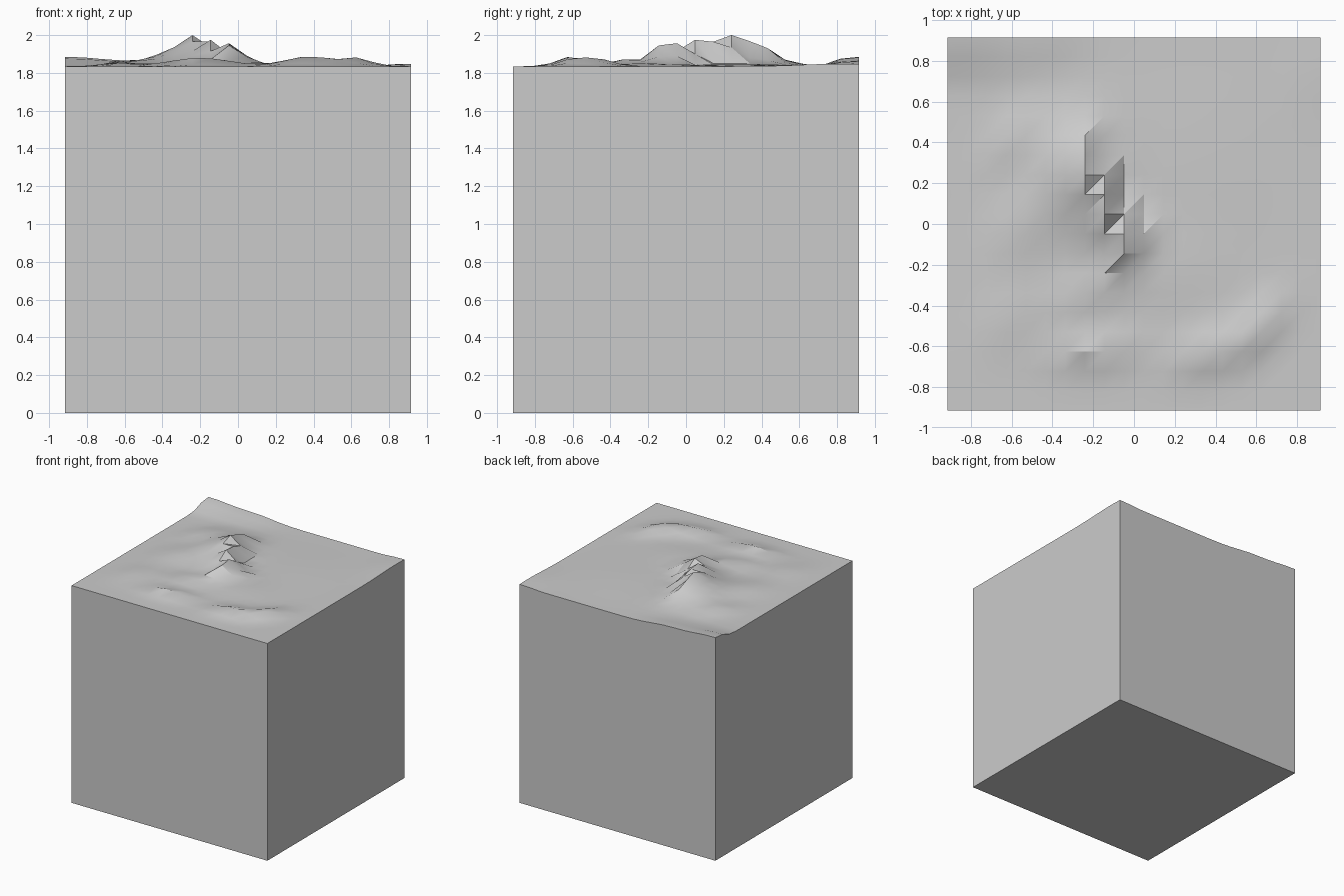
import bpy, bmesh, math

if "Cube" in bpy.data.objects:
    bpy.data.objects.remove(bpy.data.objects["Cube"], do_unlink=True)

HALF, GROUND, CELLS = 0.915, 1.835, 19
STEP = 2 * HALF / CELLS

# Hills: x, y, height, long radius, short radius, heading in degrees
HILLS = [
    (-0.30, 0.30, 0.10, 0.22, 0.17, 90),     # main peak
    (-0.20, 0.00, 0.06, 0.20, 0.13, 120),    # ridge running south-east
    (-0.55, 0.00, 0.03, 0.22, 0.16, 60),     # western slopes
    (-0.60, 0.42, 0.03, 0.18, 0.10, 50),
    (-0.62, -0.45, 0.02, 0.20, 0.15, 40),
    (-0.20, -0.32, 0.035, 0.20, 0.10, 20),   # shelf behind the trench
    (-0.20, -0.62, 0.045, 0.22, 0.09, 0),    # front ridge
    (0.36, -0.63, 0.050, 0.17, 0.09, 12),    # crescent dune
    (0.62, -0.50, 0.048, 0.17, 0.09, 48),
    (0.15, -0.25, 0.015, 0.25, 0.20, 0),
    (0.30, 0.30, 0.010, 0.40, 0.40, 0),
]
# Hills that run off the rim of the block
RIM_HILLS = [
    (-0.90, 0.88, 0.055, 0.30, 0.11, 0),
    (-0.45, 0.88, 0.025, 0.20, 0.10, 0),
    (0.88, 0.80, 0.015, 0.25, 0.10, 90),
]
# Sharp crest and trench points on the grid: column, row -> height
CRAGS = {
    (7, 12): 2.0, (7, 11): 1.965, (7, 13): 1.968, (7, 14): 1.93,
    (8, 12): 1.935, (8, 11): 1.965, (8, 10): 1.975, (8, 9): 1.915,
    (9, 10): 1.90, (9, 9): 1.957, (9, 8): 1.945, (10, 9): 1.89,
    (10, 8): 1.885, (7, 4): 1.85, (8, 4): 1.85,
}


def bump(x, y, hill):
    cx, cy, height, along, across, heading = hill
    a = math.radians(heading)
    u = (x - cx) * math.cos(a) + (y - cy) * math.sin(a)
    v = (y - cy) * math.cos(a) - (x - cx) * math.sin(a)
    return height * math.exp(-(u / along) ** 2 - (v / across) ** 2)


def terrain(x, y):
    inset = min(HALF - abs(x), HALF - abs(y))
    t = min(1, inset / 0.28)
    fade = t * t * (3 - 2 * t)
    land = fade * sum(bump(x, y, h) for h in HILLS)
    return GROUND + land + sum(bump(x, y, h) for h in RIM_HILLS)


# Terrain surface, split along one diagonal
bm = bmesh.new()
grid = []
for col in range(CELLS + 1):
    x = -HALF + col * STEP
    line = []
    for row in range(CELLS + 1):
        y = -HALF + row * STEP
        line.append(bm.verts.new((x, y, CRAGS.get((col, row), terrain(x, y)))))
    grid.append(line)
for c in range(CELLS):
    for r in range(CELLS):
        a, b = grid[c][r], grid[c + 1][r]
        d, e = grid[c + 1][r + 1], grid[c][r + 1]
        bm.faces.new((a, b, d))
        bm.faces.new((a, d, e))

# Walls and floor of the block
rim = [e for e in bm.edges if e.is_boundary]
result = bmesh.ops.extrude_edge_only(bm, edges=rim)
for v in result["geom"]:
    if isinstance(v, bmesh.types.BMVert):
        v.co.z = 0
floor = [e for e in bm.edges if e.is_boundary]
bmesh.ops.contextual_create(bm, geom=floor)
bmesh.ops.recalc_face_normals(bm, faces=bm.faces[:])

mesh = bpy.data.meshes.new("terrain_block")
bm.to_mesh(mesh)
bm.free()
block = bpy.data.objects.new("terrain_block", mesh)
bpy.context.collection.objects.link(block)

# Plain grey material
grey = bpy.data.materials.new("light_grey")
grey.use_nodes = True
colour = (0.6, 0.6, 0.6, 1)
grey.diffuse_color = colour
grey.node_tree.nodes["Principled BSDF"].inputs["Base Color"].default_value = colour
mesh.materials.append(grey)

# Smooth hills with sharp crags and block edges
bpy.ops.object.select_all(action="DESELECT")
block.select_set(True)
bpy.context.view_layer.objects.active = block
bpy.ops.object.shade_smooth_by_angle(angle=math.radians(30))
